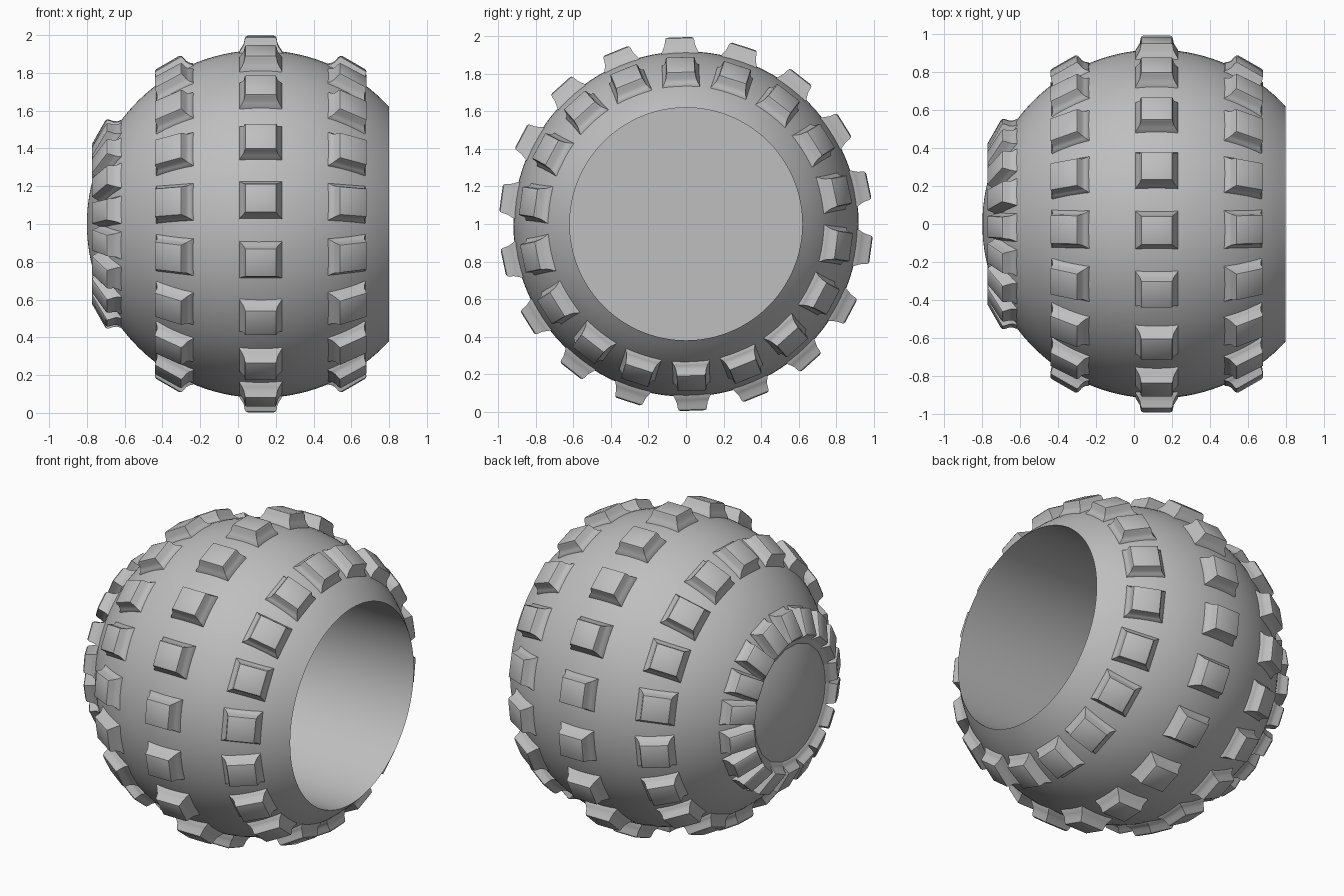
import bpy, bmesh, math
from mathutils import Matrix, Vector

if "Cube" in bpy.data.objects:
    bpy.data.objects.remove(bpy.data.objects["Cube"], do_unlink=True)

CENTRE = Vector((0.12, 0, 1))
RADIUS = 0.92
COUNT = 18

grey = bpy.data.materials.new("plain grey")
grey.use_nodes = True
grey.diffuse_color = (0.52, 0.52, 0.52, 1)
grey.node_tree.nodes["Principled BSDF"].inputs["Base Color"].default_value = (0.52, 0.52, 0.52, 1)


def finish(bm, name, angle):
    bmesh.ops.recalc_face_normals(bm, faces=bm.faces)
    mesh = bpy.data.meshes.new(name)
    bm.to_mesh(mesh)
    bm.free()
    mesh.materials.append(grey)
    obj = bpy.data.objects.new(name, mesh)
    bpy.context.collection.objects.link(obj)
    bpy.ops.object.select_all(action='DESELECT')
    obj.select_set(True)
    bpy.context.view_layer.objects.active = obj
    bpy.ops.object.shade_smooth_by_angle(angle=math.radians(angle))
    return obj


# Hollow ball: arc from the closed pole to the rim, then the bore and its floor
rim = math.acos((0.8 - CENTRE.x) / RADIUS)
steps = 48
profile = []
for i in range(steps + 1):
    a = math.pi + (rim - math.pi) * i / steps
    profile.append((RADIUS * math.cos(a), RADIUS * math.sin(a)))
bore = profile[-1][1]
floor_x = -0.3 - CENTRE.x
profile += [(floor_x, bore), (floor_x, 0)]

bm = bmesh.new()
verts = [bm.verts.new(CENTRE + Vector((x, 0, r))) for x, r in profile]
edges = [bm.edges.new(pair) for pair in zip(verts, verts[1:])]
bmesh.ops.spin(bm, geom=verts + edges, cent=CENTRE, axis=(1, 0, 0),
               angle=math.tau, steps=96, use_duplicate=False)
bmesh.ops.remove_doubles(bm, verts=bm.verts, dist=0.0005)
finish(bm, "hollow_ball", 30)

# Stud sections: height, half length across the ring, half width around it
SECTIONS = [(0.88, 0.118, 0.105), (0.915, 0.112, 0.098), (0.927, 0.098, 0.088),
            (0.945, 0.089, 0.081), (0.968, 0.085, 0.078), (0.980, 0.080, 0.074),
            (0.985, 0.070, 0.064)]


def add_stud(bm, matrix, lift, width):
    rings = []
    for h, a, b in SECTIONS:
        z = h + lift * (h > RADIUS)
        b *= width
        corners = [(-a, -b, z), (a, -b, z), (a, b, z), (-a, b, z)]
        rings.append([bm.verts.new(matrix @ Vector(c)) for c in corners])
    for low, high in zip(rings, rings[1:]):
        for i in range(4):
            j = (i + 1) % 4
            bm.faces.new((low[i], low[j], high[j], high[i]))
    bm.faces.new(rings[-1])


# Rings of studs: name, tilt toward the open side, extra height, width factor
RINGS = [("pole_studs", -60.5, 0, 0.75), ("left_studs", -30, 0, 1),
         ("middle_studs", 0, 0.01, 1), ("rim_studs", 30, 0, 1)]
for name, tilt, lift, width in RINGS:
    bm = bmesh.new()
    lean = Matrix.Rotation(math.radians(tilt), 4, 'Y')
    for k in range(COUNT):
        turn = Matrix.Rotation(math.radians(2) + math.tau * k / COUNT, 4, 'X')
        add_stud(bm, Matrix.Translation(CENTRE) @ turn @ lean, lift, width)
    finish(bm, name, 40)
